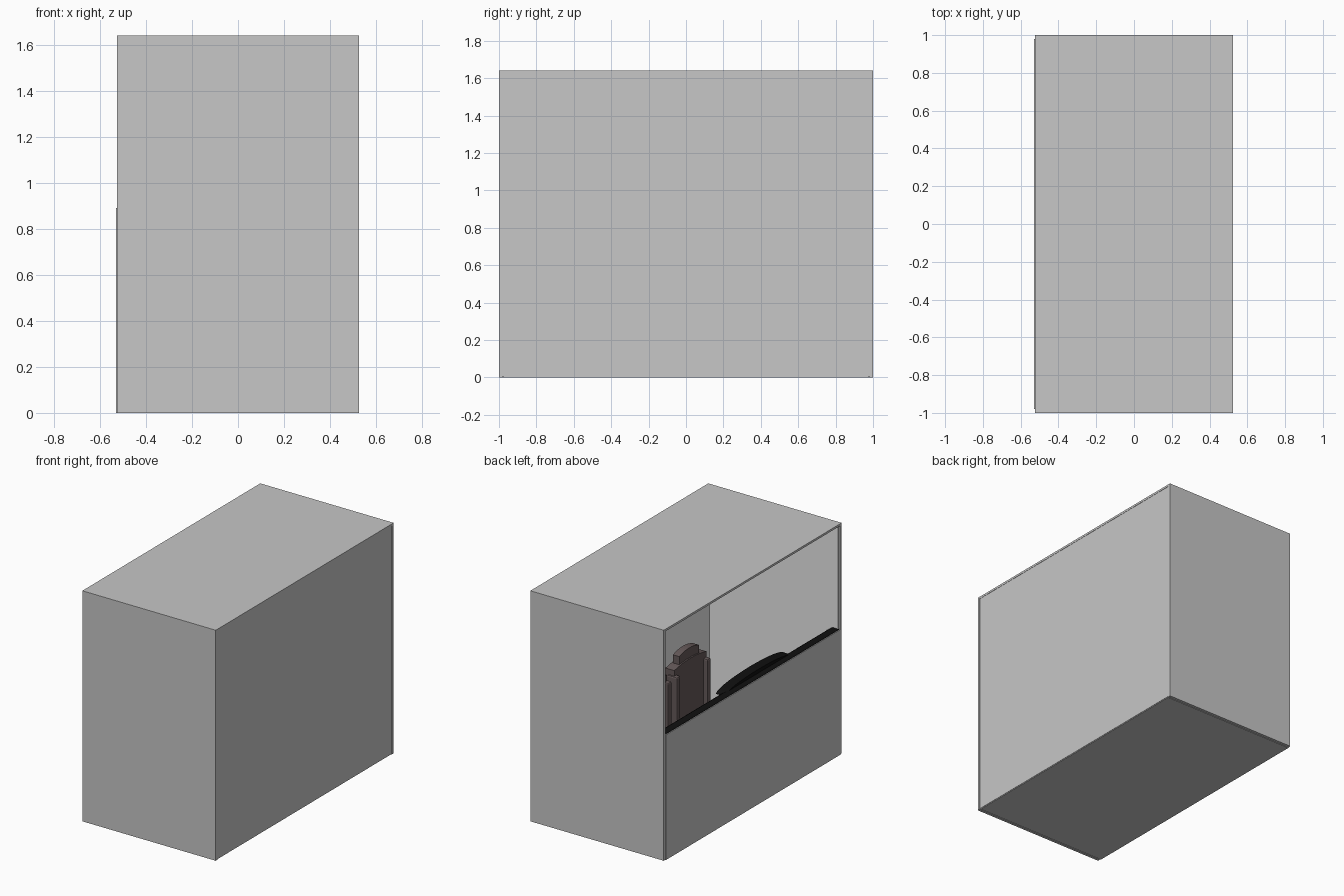
import bpy, bmesh, math
from mathutils import Matrix

if "Cube" in bpy.data.objects:
    bpy.data.objects.remove(bpy.data.objects["Cube"])


def material(name, rgb):
    m = bpy.data.materials.new(name)
    m.diffuse_color = (*rgb, 1)
    m.use_nodes = True
    m.node_tree.nodes["Principled BSDF"].inputs["Base Color"].default_value = m.diffuse_color
    return m


GREY = material("wall_grey", (0.57, 0.57, 0.57))
WHITE = material("inner_white", (0.93, 0.93, 0.93))
BLACK = material("dashboard_black", (0.005, 0.005, 0.005))
BROWN = material("seat_brown", (0.13, 0.10, 0.10))


def finish(name, bm, mat):
    me = bpy.data.meshes.new(name)
    bmesh.ops.recalc_face_normals(bm, faces=bm.faces)
    bm.to_mesh(me)
    bm.free()
    ob = bpy.data.objects.new(name, me)
    me.materials.append(mat)
    bpy.context.collection.objects.link(ob)
    return ob


def box(name, x, y, z, mat, bevel=0):
    """Box from (min, max) pairs."""
    bm = bmesh.new()
    size = [b - a for a, b in (x, y, z)]
    mid = [(a + b) / 2 for a, b in (x, y, z)]
    bmesh.ops.create_cube(bm, size=1, matrix=Matrix.Translation(mid) @ Matrix.Diagonal((*size, 1)))
    ob = finish(name, bm, mat)
    if bevel:
        mod = ob.modifiers.new("bevel", 'BEVEL')
        mod.width = bevel
        mod.segments = 2
    return ob


def prism(name, pts, axis, lo, hi, mat):
    """Extrude a 2D outline along x (points y, z) or along y (points x, z)."""
    bm = bmesh.new()
    to3 = (lambda p, t: (t, p[0], p[1])) if axis == 'x' else (lambda p, t: (p[0], t, p[1]))
    a = [bm.verts.new(to3(p, lo)) for p in pts]
    b = [bm.verts.new(to3(p, hi)) for p in pts]
    bm.faces.new(a)
    bm.faces.new(b)
    for i in range(len(pts)):
        j = (i + 1) % len(pts)
        bm.faces.new((a[i], a[j], b[j], b[i]))
    return finish(name, bm, mat)


# outer shell, open on the upper left side
box("floor", (-0.525, 0.52), (-0.975, 0.975), (0.0, 0.015), GREY)
box("roof", (-0.525, 0.525), (-1, 1), (1.625, 1.64), GREY)
box("rear_wall", (0.505, 0.523), (-0.98, 0.98), (0.005, 1.625), GREY)
box("lower_panel", (-0.53, -0.515), (-0.98, 0.98), (0.0, 0.89), GREY)
for s, side in ((-1, "front"), (1, "back")):
    box(side + "_end_wall", (-0.525, 0.525), sorted((s * 0.98, s)), (0.0, 1.625), GREY)
    box(side + "_lining", (-0.515, 0.505), sorted((s * 0.974, s * 0.98)), (0.015, 1.62), WHITE)
box("rear_lining", (0.499, 0.505), (-0.974, 0.974), (0.015, 1.62), WHITE)
box("ceiling_lining", (-0.515, 0.499), (-0.974, 0.974), (1.619, 1.625), WHITE)

# dashboard shelf along the opening, with an instrument hump
prism("dashboard", [(-0.524, 0.60), (-0.524, 0.893), (-0.47, 0.893), (-0.445, 0.875),
                    (-0.43, 0.80), (-0.46, 0.60)], 'y', -0.972, 0.972, BLACK)
hump = [(-0.13 + 0.38 * math.cos(math.pi * i / 16), 0.87 + 0.05 * math.sin(math.pi * i / 16))
        for i in range(17)]
prism("instrument_hump", hump, 'x', -0.48, -0.41, BLACK)


# seats facing the opening, with rounded back tops and headrests
def arch(cy, half, z0, z1, rise):
    top = [(cy + half * (1 - i / 4), z1 + rise * (1 - (1 - i / 4) ** 2)) for i in range(9)]
    return [(cy - half, z0), (cy + half, z0)] + top


def seat(prefix, cy, x):
    box(prefix + "_pedestal", (x - 0.2, x - 0.02), (cy - 0.1, cy + 0.1), (0.015, 0.34), BLACK)
    box(prefix + "_cushion", (x - 0.33, x + 0.03), (cy - 0.19, cy + 0.19), (0.34, 0.44), BROWN, 0.02)
    prism(prefix + "_backrest", arch(cy, 0.18, 0.42, 0.84, 0.02), 'x', x, x + 0.07, BROWN)
    prism(prefix + "_headrest", arch(cy, 0.11, 0.84, 0.91, 0.02), 'x', x + 0.01, x + 0.06, BROWN)
    for s in (-1, 1):
        box(prefix + "_bolster", (x - 0.03, x + 0.05),
            sorted((cy + s * 0.15, cy + s * 0.19)), (0.44, 0.80), BROWN, 0.01)


seat("driver_seat", -0.12, 0.05)
seat("second_seat", 0.32, 0.05)

# steering wheel and column
bpy.ops.mesh.primitive_torus_add(major_radius=0.13, minor_radius=0.012, major_segments=28, minor_segments=8,
                                 location=(-0.36, -0.12, 0.70), rotation=(0, math.radians(50), 0))
wheel = bpy.context.object
wheel.name = "steering_wheel"
wheel.data.materials.append(BLACK)
bpy.ops.object.shade_smooth_by_angle()
bpy.ops.mesh.primitive_cylinder_add(vertices=12, radius=0.02, depth=0.16,
                                    location=(-0.42, -0.12, 0.66), rotation=(0, math.radians(50), 0))
column = bpy.context.object
column.name = "steering_column"
column.data.materials.append(BLACK)
bpy.ops.object.shade_smooth_by_angle()
